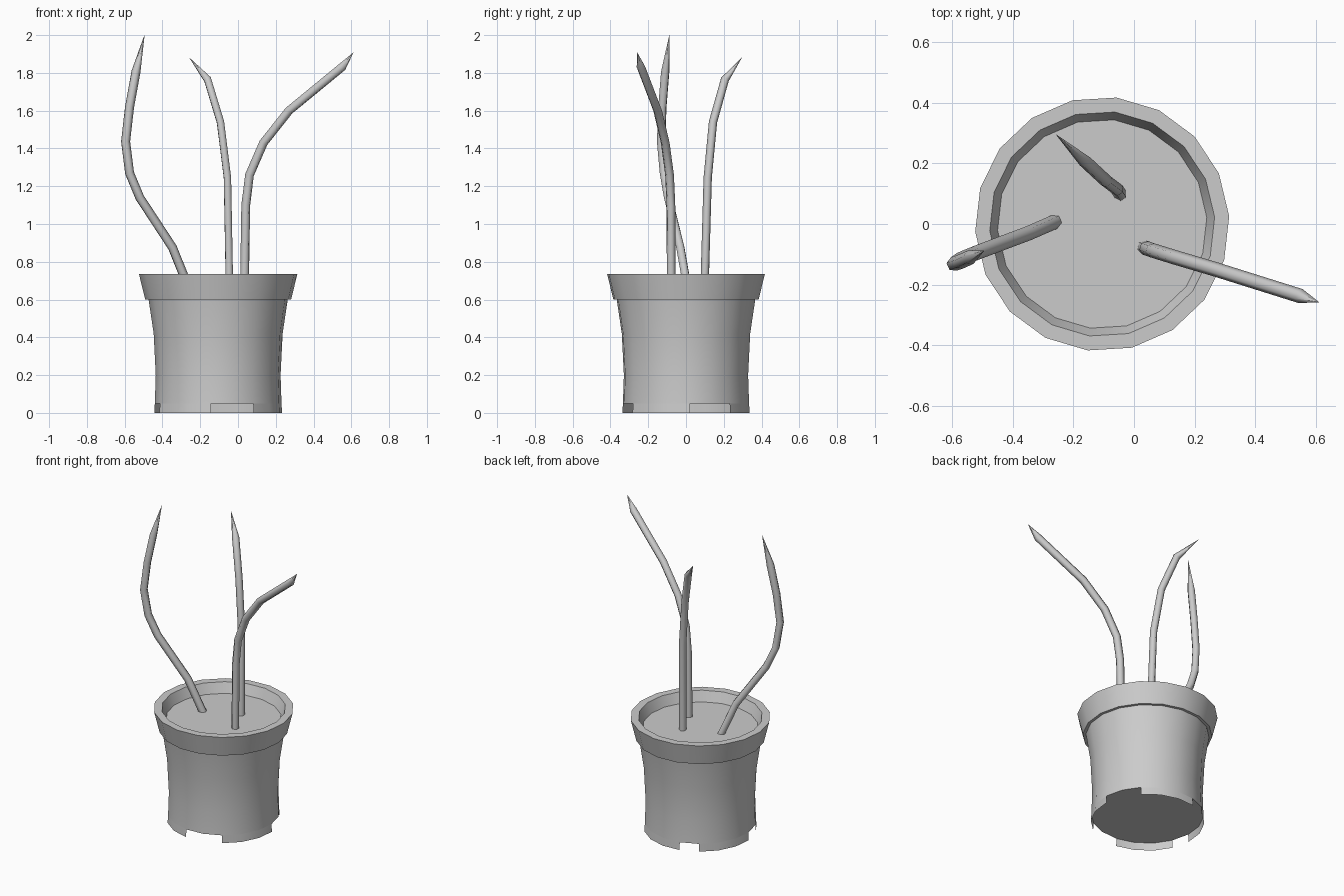
import bpy, bmesh, math

if "Cube" in bpy.data.objects:
    bpy.data.objects.remove(bpy.data.objects["Cube"])

CX, SIDES, PHASE = -0.105, 18, math.radians(3.5)   # pot axis and facet layout


def finish(name, bm, angle=35):
    me = bpy.data.meshes.new(name)
    bm.to_mesh(me)
    bm.free()
    ob = bpy.data.objects.new(name, me)
    bpy.context.collection.objects.link(ob)
    bpy.ops.object.select_all(action='DESELECT')
    ob.select_set(True)
    bpy.context.view_layer.objects.active = ob
    bpy.ops.object.shade_smooth_by_angle(angle=math.radians(angle))
    return ob


def ring(bm, r, z):
    return [bm.verts.new((CX + r * math.cos(PHASE + math.tau * k / SIDES),
                          r * math.sin(PHASE + math.tau * k / SIDES), z))
            for k in range(SIDES)]


def band(bm, a, b, skip=()):
    for k in range(SIDES):
        if k not in skip:
            j = (k + 1) % SIDES
            bm.faces.new((a[k], a[j], b[j], b[k]))


# Pot: notched foot, waisted body, flared rim and inner lip, lathed upwards
profile = [(0.339, 0), (0.336, 0.05), (0.331, 0.2), (0.342, 0.42), (0.369, 0.6),
           (0.387, 0.6), (0.42, 0.735), (0.372, 0.735), (0.346, 0.67)]
bm = bmesh.new()
rings = [ring(bm, r, z) for r, z in profile]
for i, (a, b) in enumerate(zip(rings, rings[1:])):
    band(bm, a, b, skip=(0, 1, 5, 9, 13, 14) if i == 0 else ())
bm.faces.new(rings[1][::-1])           # raised floor above the feet
finish("pot", bm)

# Soil disc
bm = bmesh.new()
bm.faces.new(ring(bm, 0.346, 0.67))
finish("soil", bm)


# Stems: six-sided tubes ending in a point
def stem(name, pts, r=0.024):
    cu = bpy.data.curves.new(name, 'CURVE')
    cu.dimensions = '3D'
    cu.twist_mode = 'MINIMUM'
    cu.bevel_depth = r
    cu.bevel_resolution = 1
    sp = cu.splines.new('POLY')
    sp.points.add(len(pts) - 1)
    for p, co in zip(sp.points, pts):
        p.co = (*co, 1)
    sp.points[-1].radius = 0.03
    ob = bpy.data.objects.new(name, cu)
    bpy.context.collection.objects.link(ob)
    bpy.ops.object.select_all(action='DESELECT')
    ob.select_set(True)
    bpy.context.view_layer.objects.active = ob
    bpy.ops.object.convert(target='MESH')
    bpy.ops.object.shade_smooth_by_angle(angle=math.radians(65))


stem("left_stem", [(-0.26, 0.008, 0.66), (-0.347, -0.03, 0.876), (-0.52, -0.095, 1.14),
                   (-0.574, -0.117, 1.27), (-0.595, -0.132, 1.437), (-0.574, -0.125, 1.62),
                   (-0.54, -0.11, 1.807), (-0.495, -0.088, 2.0)])
stem("right_stem", [(0.034, -0.078, 0.66), (0.041, -0.08, 1.1), (0.061, -0.087, 1.26),
                    (0.135, -0.11, 1.43), (0.27, -0.15, 1.6), (0.55, -0.238, 1.83),
                    (0.61, -0.258, 1.907)])
stem("back_stem", [(-0.045, 0.098, 0.66), (-0.056, 0.115, 1.246), (-0.093, 0.143, 1.54),
                   (-0.161, 0.206, 1.765), (-0.257, 0.295, 1.88)], r=0.022)
